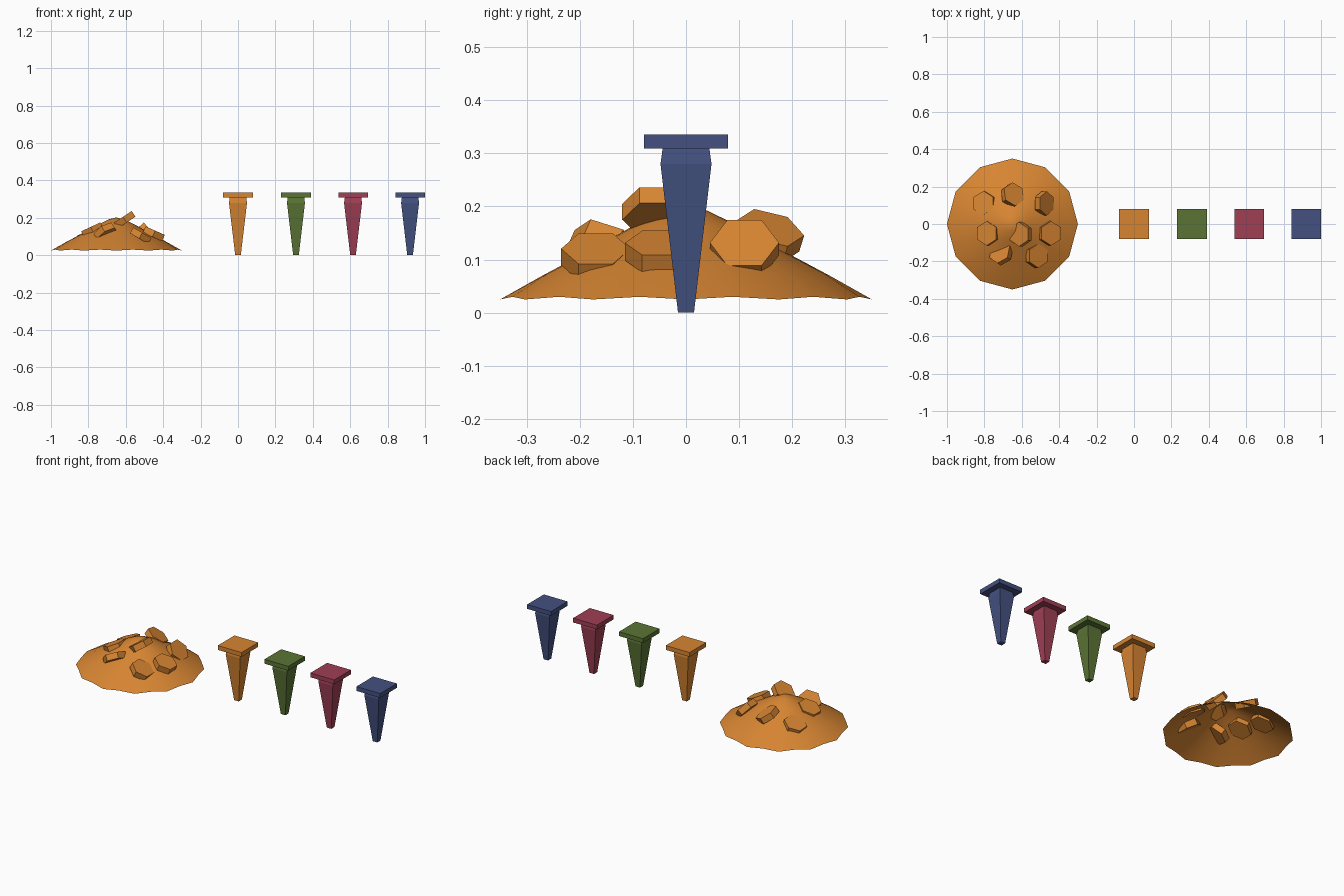
import bpy, bmesh, math
from mathutils import Vector, Matrix

if "Cube" in bpy.data.objects:
    bpy.data.objects.remove(bpy.data.objects["Cube"])


def material(name, rgb):
    m = bpy.data.materials.new(name)
    m.diffuse_color = (*rgb, 1)
    m.use_nodes = True
    m.node_tree.nodes["Principled BSDF"].inputs["Base Color"].default_value = m.diffuse_color
    return m


ORANGE = material("orange", (0.68, 0.235, 0.032))
GREEN = material("green", (0.105, 0.175, 0.036))
RED = material("crimson", (0.35, 0.05, 0.09))
BLUE = material("navy", (0.058, 0.083, 0.22))


def finish(bm, name, mat, smooth=False):
    me = bpy.data.meshes.new(name)
    bmesh.ops.recalc_face_normals(bm, faces=bm.faces)
    for f in bm.faces:
        f.smooth = smooth
    bm.to_mesh(me)
    bm.free()
    me.materials.append(mat)
    ob = bpy.data.objects.new(name, me)
    bpy.context.collection.objects.link(ob)
    return ob


# Mound: open-bottomed shell, twelve-sided rim with slightly raised edge middles
CX = -0.65
bm = bmesh.new()
rings = []
for r, z, lift in [(0.35, 0.025, 0.005), (0.27, 0.07, 0.003), (0.18, 0.118, 0.001),
                   (0.10, 0.163, 0), (0.04, 0.192, 0)]:
    ring = []
    for i in range(24):
        a = math.radians(15 * i)
        mid = i % 2
        rr = r * (math.cos(math.radians(15)) if mid and r > 0.3 else 1)
        ring.append(bm.verts.new((CX + rr * math.cos(a), rr * math.sin(a), z + lift * mid)))
    rings.append(ring)
tip = bm.verts.new((CX, 0, 0.202))
for a, b in zip(rings, rings[1:]):
    for i in range(24):
        j = (i + 1) % 24
        bm.faces.new((a[i], a[j], b[j], b[i]))
for i in range(24):
    bm.faces.new((rings[-1][i], rings[-1][(i + 1) % 24], tip))
finish(bm, "mound", ORANGE, True)


# Chunks: hexagonal slabs half sunk in the mound (centre, normal)
chunks = [
    ((-0.80, 0.11, 0.105), (-0.35, 0.1, 0.9)),
    ((-0.65, 0.155, 0.145), (0.45, 0.25, 0.8)),
    ((-0.48, 0.11, 0.12), (0.75, 0.0, 0.65)),
    ((-0.78, -0.05, 0.135), (-0.42, 0.0, 0.9)),
    ((-0.605, -0.055, 0.19), (-0.55, 0.0, 0.83)),
    ((-0.45, -0.05, 0.115), (0.4, 0.0, 0.9)),
    ((-0.71, -0.155, 0.122), (-0.5, 0.35, 0.8)),
    ((-0.52, -0.17, 0.105), (0.5, 0.0, 0.85)),
]
for k, (pos, normal) in enumerate(chunks):
    bm = bmesh.new()
    bmesh.ops.create_cone(bm, cap_ends=True, segments=6, radius1=0.065, radius2=0.065, depth=0.036)
    z = Vector(normal).normalized()
    y = (Vector((0, 1, 0)) - z * z.y).normalized()
    x = y.cross(z)
    rot = Matrix((x, y, z)).transposed().to_4x4()
    bmesh.ops.transform(bm, matrix=Matrix.Translation(pos) @ rot, verts=bm.verts)
    finish(bm, f"chunk_{k + 1}", ORANGE)

# Spikes: square tapered pegs, and flat square caps
for x, colour, mat in [(0.0, "orange", ORANGE), (0.31, "green", GREEN),
                       (0.615, "crimson", RED), (0.92, "navy", BLUE)]:
    bm = bmesh.new()
    prev = None
    for h, z in [(0.015, 0), (0.048, 0.28), (0.044, 0.309), (0.079, 0.309), (0.079, 0.335)]:
        loop = [bm.verts.new((x + sx * h, sy * h, z))
                for sx, sy in ((-1, -1), (1, -1), (1, 1), (-1, 1))]
        if prev is None:
            bm.faces.new(loop[::-1])
        else:
            for i in range(4):
                j = (i + 1) % 4
                bm.faces.new((prev[i], prev[j], loop[j], loop[i]))
        prev = loop
    bm.faces.new(prev)
    finish(bm, f"{colour}_spike", mat)
